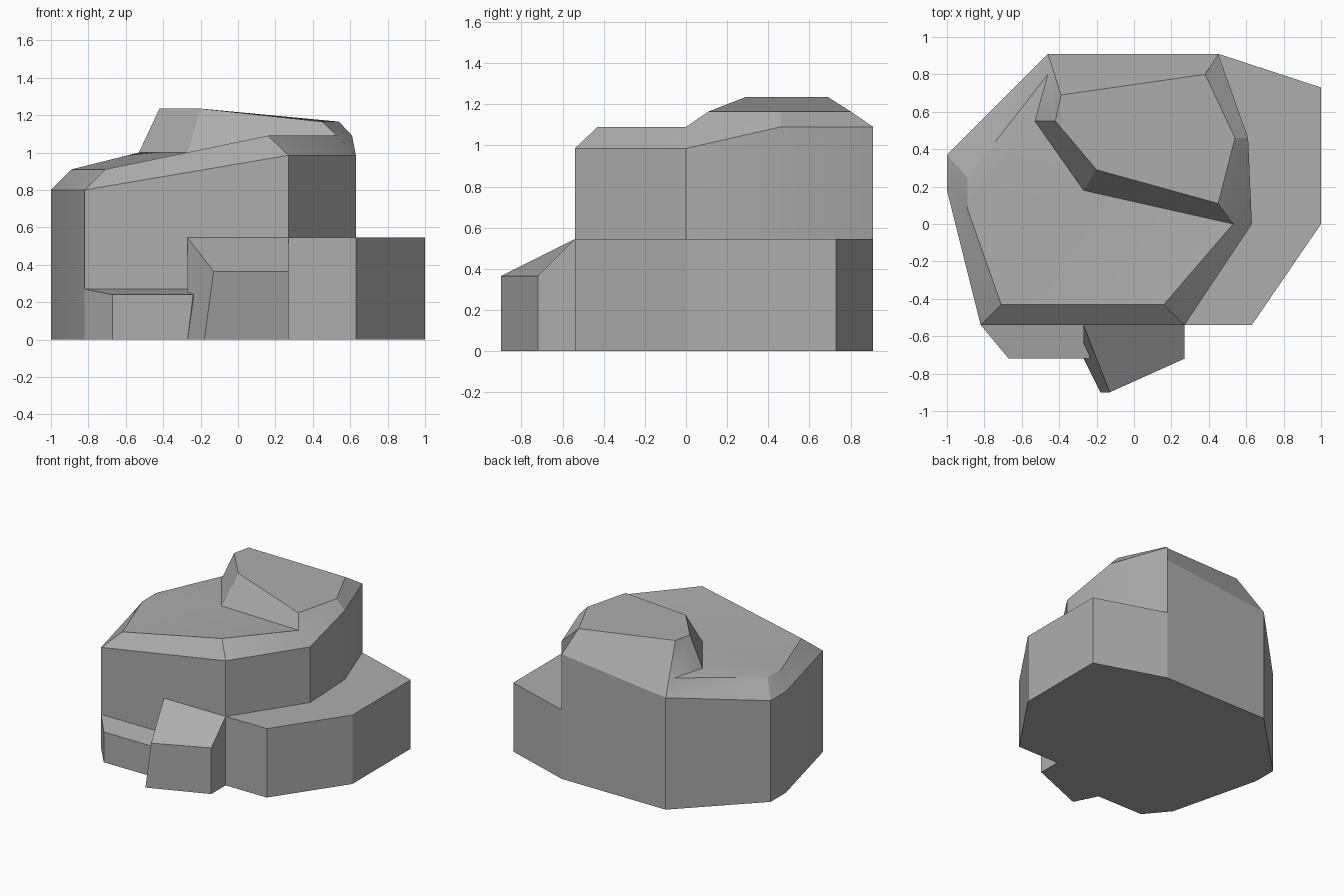
import bpy, bmesh, math

cube = bpy.data.objects.get("Cube")
if cube:
    bpy.data.objects.remove(cube, do_unlink=True)

stone = bpy.data.materials.new("stone_grey")
stone.use_nodes = True
STONE_COLOUR = (0.42, 0.42, 0.42, 1)
stone.diffuse_color = STONE_COLOUR
stone.node_tree.nodes["Principled BSDF"].inputs["Base Color"].default_value = STONE_COLOUR


def build_part(name, points, faces, footprint=""):
    """Faces are words of point letters; the footprint letters are dropped to the ground as walls."""
    bm = bmesh.new()
    verts = {key: bm.verts.new(co) for key, co in points.items()}
    for word in faces.split():
        bm.faces.new([verts[key] for key in word])
    if footprint:
        floor = [bm.verts.new((verts[k].co.x, verts[k].co.y, 0)) for k in footprint]
        count = len(floor)
        for i, key in enumerate(footprint):
            j = (i + 1) % count
            bm.faces.new([floor[i], floor[j], verts[footprint[j]], verts[key]])
        bm.faces.new(floor[::-1])
    bmesh.ops.recalc_face_normals(bm, faces=bm.faces[:])
    mesh = bpy.data.meshes.new(name)
    bm.to_mesh(mesh)
    bm.free()
    mesh.materials.append(stone)
    obj = bpy.data.objects.new(name, mesh)
    bpy.context.collection.objects.link(obj)
    bpy.ops.object.select_all(action='DESELECT')
    obj.select_set(True)
    bpy.context.view_layer.objects.active = obj
    bpy.ops.object.shade_smooth_by_angle(angle=math.radians(20))
    return obj


# Main boulder: rim of the walls
rim = {
    "A": (-.82, -.54, .8), "B": (.27, -.54, .985), "C": (.63, 0, .985), "D": (.61, .46, .985),
    "E": (.45, .91, .985), "F": (-.46, .91, .885), "G": (-1, .37, .8), "H": (-1, .18, .8),
}
# Sloping shoulder inside the rim, with the foot of the raised step
shoulder = {
    "U": (-.71, -.43, .91), "T": (.16, -.43, 1.09), "S": (.53, 0, 1.09), "R": (-.27, .18, 1),
    "P": (-.53, .55, 1), "Q": (-.46, .8, 1), "W": (-.89, .25, .91), "V": (-.89, .08, .91),
    "d": (.61, .46, 1.09), "e": (.45, .91, 1.09),
}
# Crown on top of the step
crown = {
    "M": (.45, .11, 1.165), "L": (.54, .46, 1.165), "K": (.38, .8, 1.165),
    "N": (-.39, .69, 1.235), "X": (-.42, .55, 1.235), "O": (-.2, .29, 1.235),
}
bevels = "ABTU BCST HAUV GHVW FGWQ CDd CdS DEed deKL SdLM EKe EFNK FQN "
slopes = "UTSR VURP WVPQ RSMO PROX QPXN MLKNXO"
build_part("main_boulder", {**rim, **shoulder, **crown}, bevels + slopes, "ABCDEFGH")

# Low shelf wrapping the side of the boulder
shelf_outline = [(.27, -.54), (.63, -.54), (1, 0), (1, .73), (.45, .91)]
shelf = {key: (x, y, .545) for key, (x, y) in zip("ABCDE", shelf_outline)}
build_part("side_shelf", shelf, "ABCDE", "ABCDE")

# Wedge stone leaning on the front, with an undercut left face
wedge = {
    "A": (-.27, -.54, .545), "B": (.27, -.54, .545), "C": (.27, -.72, .365), "D": (-.13, -.9, .365),
    "a": (-.27, -.54, 0), "b": (.27, -.54, 0), "c": (.27, -.72, 0), "d": (-.18, -.9, 0),
    "f": (-.27, -.72, 0),
}
build_part("front_wedge", wedge, "ABCD DCcd ADdf Afa BbcC AabB abcdf")

# Small footing stone beside the wedge
footing = {
    "A": (-.82, -.54, .27), "B": (-.2, -.54, .27), "C": (-.24, -.72, .24), "D": (-.67, -.72, .24),
    "a": (-.82, -.54, 0), "b": (-.2, -.54, 0), "c": (-.27, -.72, 0), "d": (-.67, -.72, 0),
}
build_part("front_footing", footing, "ABCD DCcd ADda CBbc ABba abcd")
